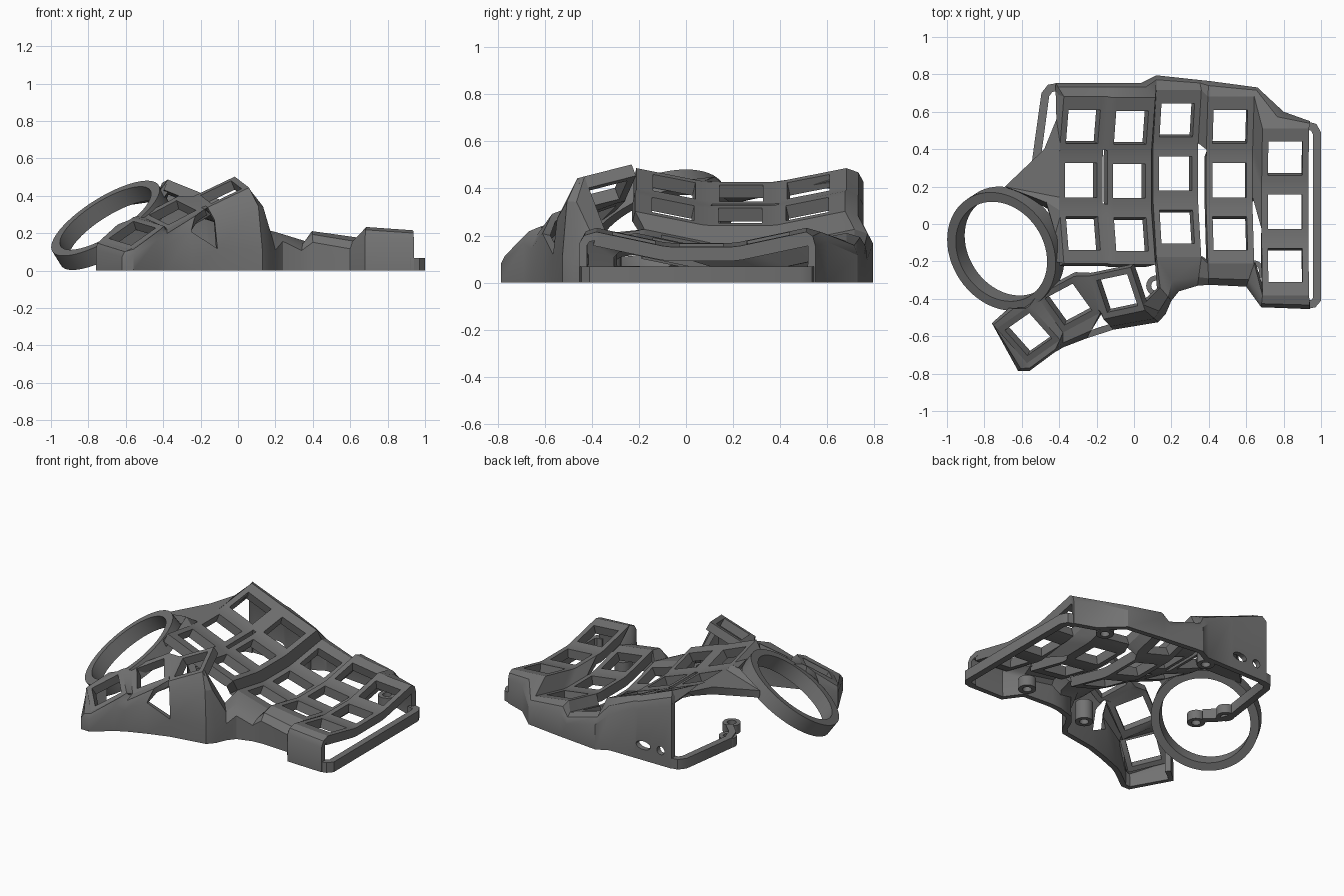
import bpy, bmesh
from math import radians, sin, cos
from mathutils import Matrix, Vector

cube = bpy.data.objects.get("Cube")
if cube:
    bpy.data.objects.remove(cube, do_unlink=True)

mat = bpy.data.materials.new("matte grey")
mat.use_nodes = True
grey = (0.17, 0.17, 0.17, 1)
mat.diffuse_color = grey
mat.node_tree.nodes["Principled BSDF"].inputs["Base Color"].default_value = grey


def bake(obj):
    """Apply modifiers, then smooth all but the sharp edges."""
    bpy.ops.object.select_all(action='DESELECT')
    obj.select_set(True)
    bpy.context.view_layer.objects.active = obj
    for mod in list(obj.modifiers):
        bpy.ops.object.modifier_apply(modifier=mod.name)
    bpy.ops.object.shade_smooth_by_angle(angle=radians(32))


def make_object(name, bm):
    mesh = bpy.data.meshes.new(name)
    bm.to_mesh(mesh)
    bm.free()
    obj = bpy.data.objects.new(name, mesh)
    bpy.context.collection.objects.link(obj)
    mesh.materials.append(mat)
    return obj


def loft(name, grid, thick, skip=lambda i, j: False):
    """Skin a grid of points, leave out skipped cells, thicken inward."""
    bm = bmesh.new()
    vs = [[bm.verts.new(p) for p in line] for line in grid]
    for i in range(len(vs) - 1):
        for j in range(len(vs[0]) - 1):
            if not skip(i, j):
                bm.faces.new((vs[i][j], vs[i + 1][j], vs[i + 1][j + 1], vs[i][j + 1]))
    bmesh.ops.delete(bm, geom=[v for v in bm.verts if not v.link_faces], context='VERTS')
    obj = make_object(name, bm)
    mod = obj.modifiers.new("thickness", 'SOLIDIFY')
    mod.thickness = thick
    mod.offset = -1
    bake(obj)
    return obj


def ring(name, centre, normal, outer, inner, depth, seg):
    """Flat tube around an axis."""
    bm = bmesh.new()
    turn = Vector(normal).to_track_quat('Z', 'Y').to_matrix().to_4x4()
    m = Matrix.Translation(centre) @ turn
    section = [(outer, -depth / 2), (outer, depth / 2), (inner, depth / 2), (inner, -depth / 2)]
    loops = []
    for k in range(seg):
        a = radians(360 * k / seg)
        loops.append([bm.verts.new(m @ Vector((r * cos(a), r * sin(a), z))) for r, z in section])
    for k in range(seg):
        a, b = loops[k], loops[(k + 1) % seg]
        for s in range(4):
            t = (s + 1) % 4
            bm.faces.new((a[s], b[s], b[t], a[t]))
    bmesh.ops.recalc_face_normals(bm, faces=bm.faces)
    bake(make_object(name, bm))


def wall(name, stations, skip=lambda i, j: False):
    """Skirt from a rim, over a rounded shoulder, straight down to the ground."""
    grid = []
    for rim, x, y, drop in stations:
        rim = Vector(rim)
        soft = rim.lerp(Vector((x, y, rim.z)), 0.7)
        grid.append([(x, y, 0), (x, y, max(rim.z - drop, 0.05)),
                     (soft.x, soft.y, rim.z - drop * 0.3), rim])
    return loft(name, grid, 0.035, skip)


# Key sockets: edge, hole, hole, edge across each key
STEP = (-0.125, -0.092, 0.092, 0.125)
LIP = 0.165


def is_hole(i, j):
    return i % 4 == 1 and j % 4 == 1


# Main key well: five tilted columns of three keys, (x, y, z, tilt)
columns = [(-0.283, 0.235, 0.38, 22), (-0.025, 0.23, 0.285, 20), (0.222, 0.27, 0.13, 16),
           (0.51, 0.235, 0.13, 8), (0.807, 0.065, 0.16, 4)]


def key_point(i, j):
    x, y, z, tilt = columns[i // 4]
    row = j // 4 - 1
    along = {0: -LIP, 11: LIP}.get(j, STEP[j % 4])
    frame = (Matrix.Translation((x, y, z)) @ Matrix.Rotation(radians(tilt), 4, 'Y')
             @ Matrix.Translation((0, 0.285 * row, 0.03 * abs(row)))
             @ Matrix.Rotation(radians(12 * row), 4, 'X'))
    return frame @ Vector((STEP[i % 4], along, 0))


def well_gap(i, j):
    slits = (i == 11 and j < 8) or (i == 15 and j < 5) or (i == 3 and 4 <= j < 8)
    return is_hole(i, j) or slits


loft("key_well", [[key_point(i, j) for j in range(12)] for i in range(20)], 0.06, well_gap)

# Thumb cluster: (centre, yaw, roll, pitch)
thumbs = [((-0.565, -0.59, 0.2), 35, 30, 13), ((-0.35, -0.43, 0.31), 28, 25, 18),
          ((-0.09, -0.37, 0.42), 12, 25, 15)]


def thumb_point(i, j):
    centre, yaw, roll, pitch = thumbs[i // 4]
    frame = (Matrix.Translation(centre) @ Matrix.Rotation(radians(yaw), 4, 'Z')
             @ Matrix.Rotation(radians(-roll), 4, 'Y') @ Matrix.Rotation(radians(pitch), 4, 'X'))
    return frame @ Vector((STEP[i % 4], STEP[j], 0))


loft("thumb_cluster", [[thumb_point(i, j) for j in range(4)] for i in range(12)], 0.055, is_hole)

# Front wall: around the thumb cluster, then along the front of the well
T, K = thumb_point, key_point
front = [(T(2, 3), -0.67, -0.45, 0.08), (T(0, 3), -0.76, -0.53, 0.05),
         (T(0, 0), -0.62, -0.785, 0.04), (T(1, 0), -0.56, -0.787, 0.05),
         (T(3, 0), -0.43, -0.69, 0.07), (T(4, 0), -0.38, -0.66, 0.08),
         (T(7, 0), -0.25, -0.61, 0.12), (T(8, 0), -0.11, -0.565, 0.22),
         (T(11, 0), 0.13, -0.525, 0.33), (T(11, 1), 0.17, -0.48, 0.36),
         ((0.14, -0.34, 0.21), 0.2, -0.41, 0.1),
         (K(8, 0), 0.24, -0.36, 0.07), (K(11, 0), 0.34, -0.33, 0.05),
         (K(12, 0), 0.4, -0.325, 0.06), (K(15, 0), 0.6, -0.335, 0.06),
         (K(16, 0), 0.68, -0.445, 0.05), (K(19, 0), 0.94, -0.455, 0.05)]
wall("front_wall", front, lambda i, j: i == 6 and j > 0)

# Back wall, running from the low side to the high side
back = [(0.94, 0.55), (0.8, 0.6), (0.66, 0.73), (0.4, 0.765), (0.35, 0.77),
        (0.12, 0.795), (0.04, 0.755), (-0.14, 0.755), (-0.17, 0.755), (-0.42, 0.755)]
rims = [K(i, 11) for c in reversed(range(5)) for i in (4 * c + 3, 4 * c)]
back_wall = wall("back_wall", [(r, x, y, 0.06) for r, (x, y) in zip(rims, back)])

# Port openings in the back wall
for name, x, width in (("slot_cutter", -0.21, 1.9), ("jack_cutter", -0.34, 1)):
    bm = bmesh.new()
    bmesh.ops.create_cone(bm, cap_ends=True, segments=16, radius1=0.028, radius2=0.028, depth=0.2,
                          matrix=Matrix.Translation((x, 0.75, 0.1))
                          @ Matrix.Diagonal((width, 1, 1, 1)) @ Matrix.Rotation(radians(90), 4, 'X'))
    cutter = make_object(name, bm)
    cut = back_wall.modifiers.new(name, 'BOOLEAN')
    cut.operation = 'DIFFERENCE'
    cut.object = cutter
    bake(back_wall)
    bpy.data.objects.remove(cutter, do_unlink=True)

# Low rails along both sides
rails = {"left_rail": [(0.92, -0.455), (0.97, -0.445), (1, -0.41), (1, 0.49), (0.975, 0.535), (0.92, 0.55)],
         "right_rail": [(-0.4, 0.755), (-0.46, 0.745), (-0.495, 0.7), (-0.53, 0.45),
                        (-0.55, 0.3), (-0.52, 0.21), (-0.44, 0.13)]}
for name, path in rails.items():
    loft(name, [[(x, y, 0), (x, y, 0.068)] for x, y in path], 0.045)

# Bridge between the first column and the ball ring
edge = [(-0.48, 0.12, 0.45), (-0.69, 0.2, 0.385), (-0.48, 0.4, 0.43), (-0.415, 0.56, 0.44), (-0.42, 0.75, 0.43)]
loft("ring_bridge", [edge, [K(0, j) for j in (3, 5, 7, 9, 11)]], 0.05)
loft("ring_web", [[(-0.43, -0.2, 0.41), (-0.42, -0.05, 0.43), (-0.47, 0.12, 0.45)],
                  [K(0, j) for j in (0, 2, 3)]], 0.04)

# Tilted ball ring
axis = Vector((-0.5, -0.33, 0.8)).normalized()
ball_centre = Vector((-0.69, -0.135, 0.25)) - axis * 0.01
ring("ball_ring", ball_centre, axis, 0.335, 0.282, 0.095, 64)

# Screw bosses
bosses = [(0.12, -0.33, 0.13), (0.64, -0.25, 0.07), (-0.5, 0.27, 0.06),
          (-0.41, 0.1, 0.06), (0.71, 0.57, 0.07), (0.0, 0.68, 0.07)]
for n, (x, y, height) in enumerate(bosses):
    ring(f"screw_boss_{n + 1}", (x, y, height / 2), (0, 0, 1), 0.055, 0.028, height, 24)
